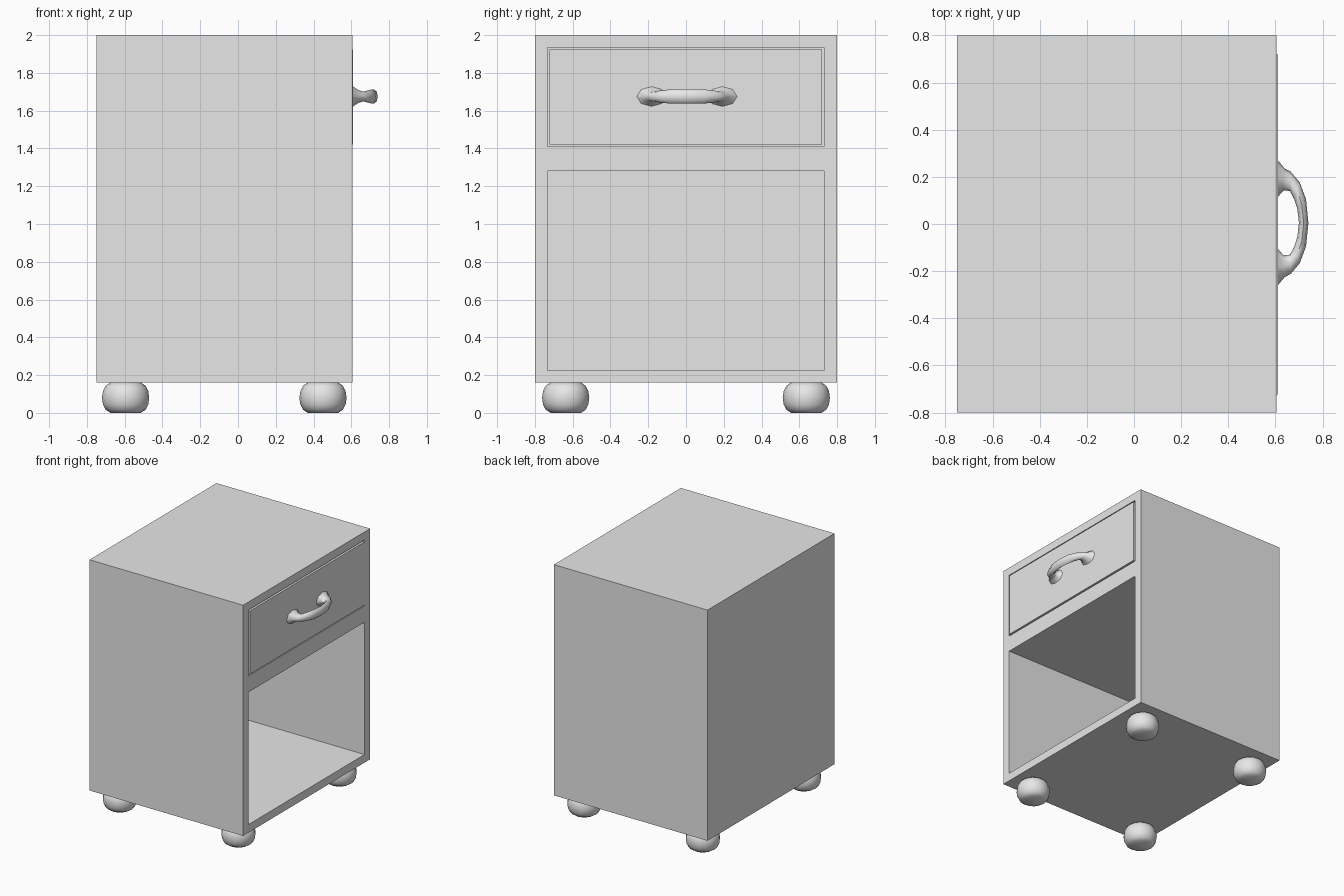
import bpy, bmesh, math
from mathutils import Vector

if "Cube" in bpy.data.objects:
    bpy.data.objects.remove(bpy.data.objects["Cube"], do_unlink=True)

paint = bpy.data.materials.new("light_grey_paint")
paint.use_nodes = True
GREY = (0.8, 0.8, 0.8, 1)
paint.diffuse_color = GREY
paint.node_tree.nodes["Principled BSDF"].inputs["Base Color"].default_value = GREY


def finish(bm, name, smooth=False):
    bmesh.ops.recalc_face_normals(bm, faces=bm.faces[:])
    mesh = bpy.data.meshes.new(name)
    bm.to_mesh(mesh)
    bm.free()
    mesh.materials.append(paint)
    ob = bpy.data.objects.new(name, mesh)
    bpy.context.collection.objects.link(ob)
    if smooth:
        bpy.ops.object.select_all(action='DESELECT')
        ob.select_set(True)
        bpy.context.view_layer.objects.active = ob
        bpy.ops.object.shade_smooth_by_angle(angle=math.radians(50))
    return ob


def box(name, low, high):
    bm = bmesh.new()
    bmesh.ops.create_cube(bm, size=1)
    low, high = Vector(low), Vector(high)
    for v in bm.verts:
        v.co = (low + high) / 2 + v.co * (high - low)
    return finish(bm, name)


def loft(name, rings, smooth=True):
    """Skin a list of rings of points and cap both ends."""
    bm = bmesh.new()
    loops = [[bm.verts.new(p) for p in ring] for ring in rings]
    n = len(loops[0])
    for a, b in zip(loops, loops[1:]):
        for i in range(n):
            j = (i + 1) % n
            bm.faces.new((a[i], a[j], b[j], b[i]))
    bm.faces.new(loops[0])
    bm.faces.new(loops[-1])
    return finish(bm, name, smooth)


# Cabinet body with an open cubby and a drawer slot, both cut from the front
BACK, FRONT = -0.75, 0.605
INNER = -0.6
body = box("cabinet_body", (BACK, -0.8, 0.16), (FRONT, 0.8, 2))
for name, bottom, top in (("cubby", 0.225, 1.28), ("drawer_slot", 1.41, 1.935)):
    cutter = box(name + "_cutter", (INNER, -0.733, bottom), (0.8, 0.73, top))
    cutter.hide_render = True
    cutter.hide_viewport = True
    cut = body.modifiers.new(name, 'BOOLEAN')
    cut.object = cutter
    cut.operation = 'DIFFERENCE'
    cut.solver = 'EXACT'

# Drawer, standing slightly proud of the body
box("drawer", (INNER + 0.05, -0.723, 1.42), (0.61, 0.72, 1.925))

# Handle: outer point, inner point (x, y) and half height of each section
sections = [
    ((0.606, 0.27), (0.606, 0.105), 0.055),
    ((0.64, 0.23), (0.635, 0.138), 0.034),
    ((0.665, 0.217), (0.662, 0.135), 0.026),
    ((0.703, 0.172), (0.68, 0.1), 0.033),
    ((0.73, 0.1), (0.693, 0.06), 0.038),
    ((0.74, 0.0), (0.7, 0.0), 0.037),
]
mirrored = [((ox, -oy), (ix, -iy), h) for (ox, oy), (ix, iy), h in sections[-2::-1]]
rings = []
for outer, inner, half in sections + mirrored:
    outer, inner = Vector((*outer, 0)), Vector((*inner, 0))
    mid, reach = (outer + inner) / 2, (outer - inner) / 2
    mid += Vector((0, 0.005, 1.675))
    rings.append([mid + reach * math.cos(a) + Vector((0, 0, half * math.sin(a)))
                  for a in (math.tau * k / 8 for k in range(8))])
loft("drawer_handle", rings)

# Four squashed ball feet: radius and height of each ring
profile = [(0.08, 0), (0.106, 0.017), (0.12, 0.045), (0.125, 0.08),
           (0.12, 0.115), (0.106, 0.143), (0.08, 0.162)]
for end, x in (("back", -0.595), ("front", 0.45)):
    for side, y in (("right", -0.637), ("left", 0.637)):
        loft(f"{end}_{side}_foot",
             [[(x + r * math.cos(math.tau * k / 16), y + r * math.sin(math.tau * k / 16), z)
               for k in range(16)] for r, z in profile])
